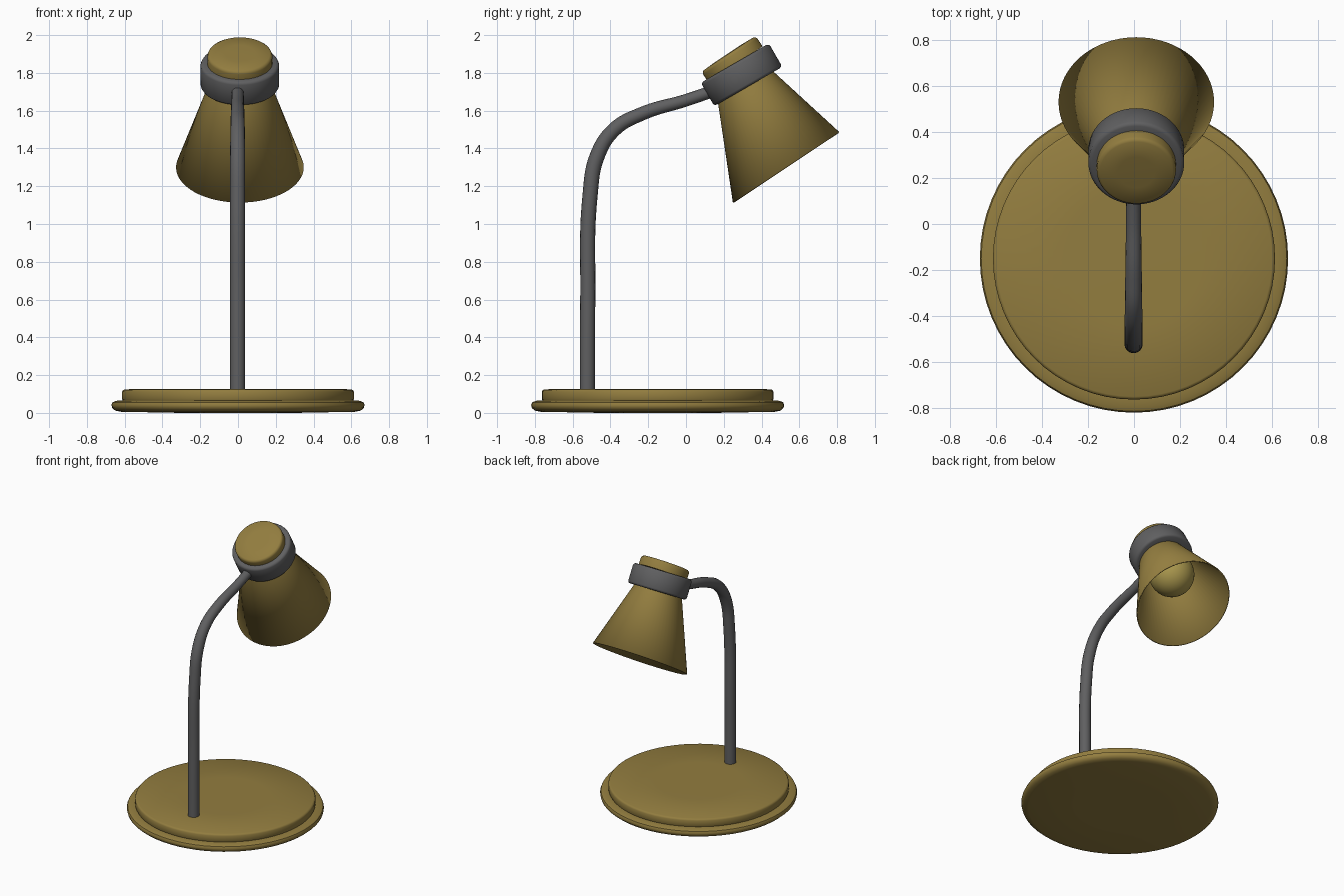
import bpy, math
from mathutils import Vector

cube = bpy.data.objects.get("Cube")
if cube:
    bpy.data.objects.remove(cube, do_unlink=True)

SIDES = 64
HEAD_X = 0.01


def material(name, colour, roughness=0.5):
    m = bpy.data.materials.new(name)
    m.use_nodes = True
    m.diffuse_color = (*colour, 1)
    bsdf = m.node_tree.nodes["Principled BSDF"]
    bsdf.inputs["Base Color"].default_value = (*colour, 1)
    bsdf.inputs["Roughness"].default_value = roughness
    return m


brass = material("brass", (0.29, 0.205, 0.05))
steel = material("dark grey", (0.115, 0.115, 0.118))
bulb_gold = material("warm bulb", (0.40, 0.31, 0.075))


def finish(obj, mat, angle=40):
    obj.data.materials.append(mat)
    bpy.ops.object.select_all(action='DESELECT')
    obj.select_set(True)
    bpy.context.view_layer.objects.active = obj
    bpy.ops.object.shade_smooth_by_angle(angle=math.radians(angle))
    return obj


def loft(name, rings, mat, capped=True):
    """Skin circles listed bottom to top as (centre, radius, tilt)."""
    verts, faces = [], []
    for centre, r, tilt in rings:
        for i in range(SIDES):
            a = math.tau * i / SIDES
            s = r * math.sin(a)
            verts.append(Vector(centre) + Vector(
                (r * math.cos(a), s * math.cos(tilt), s * math.sin(tilt))))
    for k in range(len(rings) - 1):
        for i in range(SIDES):
            j = (i + 1) % SIDES
            b, t = k * SIDES, (k + 1) * SIDES
            faces.append((b + i, b + j, t + j, t + i))
    if capped:
        faces.append(tuple(reversed(range(SIDES))))
        faces.append(tuple(range(len(verts) - SIDES, len(verts))))
    mesh = bpy.data.meshes.new(name)
    mesh.from_pydata(verts, [], faces)
    obj = bpy.data.objects.new(name, mesh)
    bpy.context.collection.objects.link(obj)
    return finish(obj, mat)


def turned(name, origin, degrees, profile, mat):
    """Turn a (radius, height) profile about an axis tilted in the yz plane."""
    t = math.radians(degrees)
    axis = Vector((0, -math.sin(t), math.cos(t)))
    return loft(name, [(Vector(origin) + axis * h, r, t) for r, h in profile], mat)


# Stepped round base
turned("base", (0, -0.15, 0), 0,
       [(0.3, 0), (0.62, 0.006), (0.65, 0.012), (0.666, 0.026), (0.67, 0.042),
        (0.664, 0.056), (0.645, 0.064), (0.61, 0.066), (0.613, 0.072),
        (0.613, 0.112), (0.609, 0.12), (0.6, 0.125), (0.3, 0.127)], brass)

# Bent stem
curve = bpy.data.curves.new("stem", 'CURVE')
curve.dimensions = '3D'
curve.bevel_depth = 0.04
curve.bevel_resolution = 6
curve.resolution_u = 10
curve.use_fill_caps = True
path = [(-0.522, 0.1, 1), (-0.52, 0.6, 1), (-0.508, 1.15, 1), (-0.47, 1.36, 1),
        (-0.38, 1.5, 0.95), (-0.23, 1.585, 0.9), (0, 1.655, 0.82), (0.16, 1.71, 0.8)]
spline = curve.splines.new('BEZIER')
spline.bezier_points.add(len(path) - 1)
for p, (y, z, r) in zip(spline.bezier_points, path):
    p.co = (-0.002, y, z)
    p.radius = r
    p.handle_left_type = p.handle_right_type = 'AUTO'
stem = bpy.data.objects.new("stem", curve)
bpy.context.collection.objects.link(stem)
bpy.ops.object.select_all(action='DESELECT')
stem.select_set(True)
bpy.context.view_layer.objects.active = stem
bpy.ops.object.convert(target='MESH')
finish(bpy.context.view_layer.objects.active, steel)

# Conical shade, open at the bottom
shade = loft("shade", [((HEAD_X, 0.53, 1.3), 0.338, math.radians(33.5)),
                       ((HEAD_X, 0.315, 1.725), 0.168, math.radians(30)),
                       ((HEAD_X, 0.295, 1.765), 0.152, math.radians(30))],
             brass, capped=False)
wall = shade.modifiers.new("wall", 'SOLIDIFY')
wall.thickness = 0.008
wall.offset = -1

# Collar with rounded edges
turned("collar", (HEAD_X, 0.33, 1.728), 30,
       [(0.15, 0), (0.192, 0), (0.202, 0.004), (0.208, 0.014), (0.208, 0.128),
        (0.203, 0.138), (0.193, 0.143), (0.15, 0.143)], steel)

# Cap on top of the collar
turned("cap", (HEAD_X, 0.262, 1.845), 33.5,
       [(0.172, 0), (0.172, 0.05), (0.168, 0.06), (0.158, 0.067), (0.08, 0.07)], brass)

# Bulb inside the shade
bpy.ops.mesh.primitive_uv_sphere_add(segments=40, ring_count=20, radius=0.155,
                                     location=(HEAD_X, 0.41, 1.58))
bulb = bpy.context.object
bulb.name = "bulb"
finish(bulb, bulb_gold)
